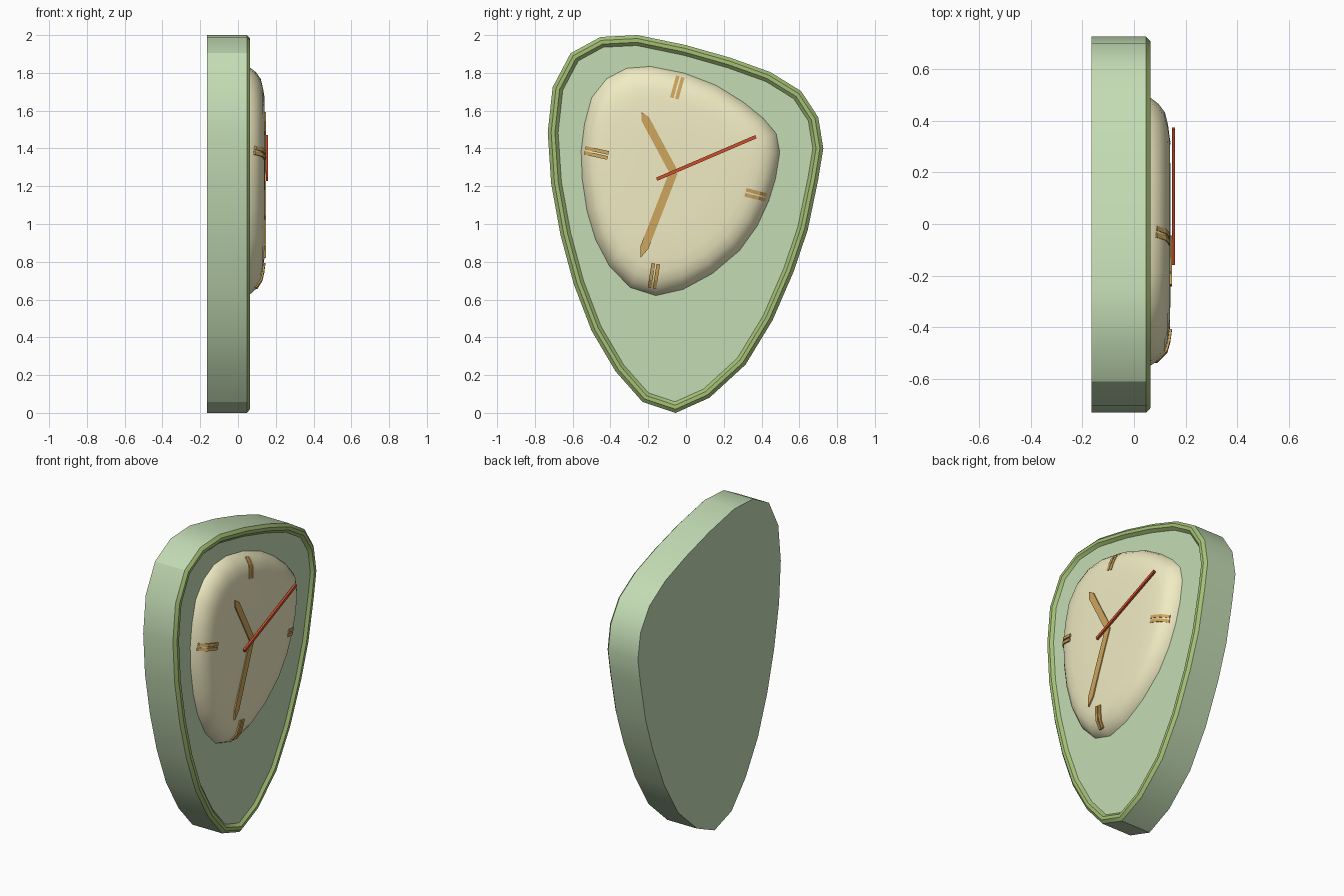
import bpy, bmesh
from mathutils import Vector

if "Cube" in bpy.data.objects:
    bpy.data.objects.remove(bpy.data.objects["Cube"])

# Outlines in the (y, z) plane, clockwise seen from +x
CASE = [(-.453, 1.99), (-.257, 2.0), (0, 1.947), (.235, 1.88), (.447, 1.804), (.61, 1.703),
        (.70, 1.565), (.727, 1.4), (.70, 1.236), (.645, .97), (.57, .748), (.458, .49),
        (.315, .255), (.124, .08), (-.055, 0), (-.23, .058), (-.373, .22), (-.5, .435),
        (-.595, .684), (-.664, .94), (-.714, 1.215), (-.732, 1.485), (-.706, 1.724), (-.611, 1.904)]
DIAL = [(-.315, 1.825), (-.19, 1.835), (-.01, 1.80), (.16, 1.735), (.305, 1.645), (.41, 1.56),
        (.478, 1.48), (.497, 1.38), (.475, 1.24), (.438, 1.12), (.378, .99), (.285, .86),
        (.14, .737), (-.015, .653), (-.16, .62), (-.295, .663), (-.405, .775), (-.48, .918),
        (-.525, 1.07), (-.55, 1.236), (-.556, 1.385), (-.538, 1.53), (-.50, 1.67), (-.42, 1.77)]
DIAL_MID = Vector((-.06, 1.26))
PIVOT = Vector((-.065, 1.275))


def material(name, rgb):
    m = bpy.data.materials.new(name)
    m.diffuse_color = (*rgb, 1)
    m.use_nodes = True
    m.node_tree.nodes["Principled BSDF"].inputs["Base Color"].default_value = m.diffuse_color
    return m


GREEN = material("pale_green", (.55, .72, .46))
RIM = material("rim_green", (.37, .52, .18))
CREAM = material("cream", (.88, .84, .55))
GOLD = material("gold", (.62, .38, .11))
RED = material("red", (.62, .08, .025))


def inset(outline, d):
    """Outline moved inward by d with mitred corners."""
    pts, out = [Vector(p) for p in outline], []
    for i, p in enumerate(pts):
        a = (p - pts[i - 1]).normalized()
        b = (pts[(i + 1) % len(pts)] - p).normalized()
        n = Vector((a.y + b.y, -a.x - b.x)).normalized()
        out.append(p + n * d / n.dot(Vector((a.y, -a.x))))
    return out


def loft(name, rings, mat, caps=True, closed=False, smooth=True):
    """Skin a list of equal rings of 3D points."""
    bm = bmesh.new()
    vs = [[bm.verts.new(p) for p in r] for r in rings]
    n = len(rings[0])
    pairs = list(zip(vs, vs[1:])) + ([(vs[-1], vs[0])] if closed else [])
    for r0, r1 in pairs:
        for i in range(n):
            j = (i + 1) % n
            bm.faces.new((r0[i], r0[j], r1[j], r1[i]))
    if caps:
        bm.faces.new(vs[0])
        bm.faces.new(vs[-1])
    bmesh.ops.recalc_face_normals(bm, faces=bm.faces)
    me = bpy.data.meshes.new(name)
    bm.to_mesh(me)
    bm.free()
    me.materials.append(mat)
    ob = bpy.data.objects.new(name, me)
    bpy.context.collection.objects.link(ob)
    if smooth:
        bpy.ops.object.select_all(action='DESELECT')
        ob.select_set(True)
        bpy.context.view_layer.objects.active = ob
        bpy.ops.object.shade_smooth_by_angle(angle=.52)
    return ob


def at(x, outline):
    return [(x, p[0], p[1]) for p in outline]


# Case and raised rim
loft("case", [at(-.165, CASE), at(.047, CASE)], GREEN)
loft("rim", [at(x, inset(CASE, d)) for x, d in
             ((.047, 0), (.064, .018), (.064, .038), (.047, .055))], RIM, caps=False, closed=True)

# Domed dial
PROFILE = [(.045, 1), (.066, .985), (.095, .945), (.12, .885), (.132, .80), (.139, .70), (.142, .4)]
dial = loft("dial", [at(x, [DIAL_MID + (Vector(p) - DIAL_MID) * s for p in DIAL])
                     for x, s in PROFILE], CREAM)
bpy.context.view_layer.update()


def dial_height(p):
    hit, loc, _, _ = dial.ray_cast(Vector((1, p.x, p.y)), Vector((-1, 0, 0)))
    return loc.x if hit else .06


def hour_mark(name, outer, inner, lift):
    """Pair of thin bars bent over the edge of the dial."""
    outer, inner = Vector(outer), Vector(inner)
    d = (inner - outer).normalized()
    side = Vector((-d.y, d.x))
    for k, s in enumerate((-1, 1)):
        rings = []
        for t in (0, .33, .66, 1):
            c = outer.lerp(inner, t) + side * s * .0135
            x, a, b = dial_height(c), c - side * .0095, c + side * .0095
            rings.append([(x - .012, *a), (x + lift, *a), (x + lift, *b), (x - .012, *b)])
        loft(f"{name}_{k + 1}", rings, GOLD, smooth=False)


hour_mark("top_mark", (-.03, 1.78), (-.062, 1.665), .004)
hour_mark("right_mark", (.425, 1.14), (.315, 1.168), .005)
hour_mark("bottom_mark", (-.18, .66), (-.16, .79), .009)
hour_mark("left_mark", (-.535, 1.39), (-.413, 1.363), .009)


def hand(name, tail, tip, width, point, x0, x1, mat):
    """Flat bar with an optional pointed tip."""
    tail, tip = Vector(tail), Vector(tip)
    d = (tip - tail).normalized()
    n = Vector((-d.y, d.x)) * width / 2
    neck = tip - d * point
    shape = [tail - n, neck - n] + ([tip] if point else []) + [neck + n, tail + n]
    loft(name, [at(x0, shape), at(x1, shape)], mat, smooth=False)


# Hands
hand("hour_hand", PIVOT, (-.235, 1.592), .044, .04, .138, .148, GOLD)
hand("minute_hand", PIVOT, (-.242, .82), .044, .06, .138, .148, GOLD)
hand("second_hand", (-.155, 1.237), (.37, 1.462), .018, 0, .147, .16, RED)
